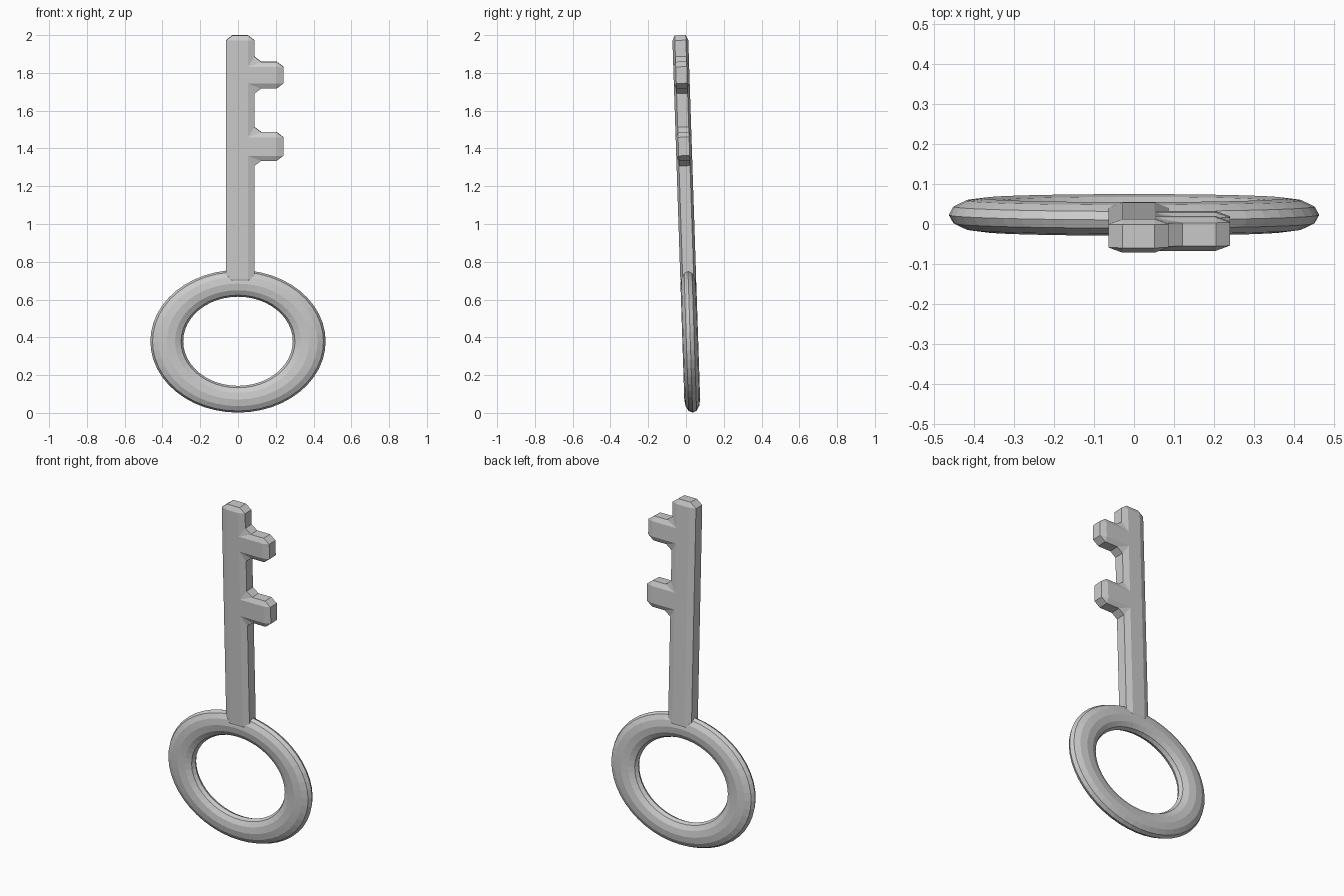
import bpy
import bmesh
from math import pi

if "Cube" in bpy.data.objects:
    bpy.data.objects.remove(bpy.data.objects["Cube"])

TILT = 0.033      # whole key leans slightly towards the front
PIVOT_Z = 1.07    # height where the key crosses y = 0


def lean_y(z):
    return (PIVOT_Z - z) * TILT


# Ring handle: flattened oval torus
RING_Z = 0.379
bpy.ops.mesh.primitive_torus_add(
    major_radius=0.377, minor_radius=0.087,
    major_segments=48, minor_segments=12,
    location=(0, lean_y(RING_Z), RING_Z), rotation=(pi / 2 + TILT, 0, 0))
ring = bpy.context.object
ring.name = "ring_handle"
ring.scale = (1, 0.814, 0.042 / 0.087)

# Shaft with two teeth: stepped outline, extruded and chamfered all round
LEFT, RIGHT, TIP = -0.064, 0.087, 0.24
BOTTOM, TOP = 0.68, 2.0
HALF = 0.042
SCALE = (1.17, 0.43, 0.9)   # stretches the chamfer differently per axis

outline = [(LEFT, BOTTOM), (RIGHT, BOTTOM)]
for low, high in ((1.335, 1.487), (1.718, 1.86)):
    outline += [(RIGHT, low), (TIP, low), (TIP, high), (RIGHT, high)]
outline += [(RIGHT, TOP), (LEFT, TOP)]

bm = bmesh.new()
verts = [bm.verts.new((x / SCALE[0], -HALF / SCALE[1], (z - PIVOT_Z) / SCALE[2]))
         for x, z in outline]
face = bm.faces.new(verts)
extruded = bmesh.ops.extrude_face_region(bm, geom=[face])
moved = [g for g in extruded["geom"] if isinstance(g, bmesh.types.BMVert)]
bmesh.ops.translate(bm, verts=moved, vec=(0, 2 * HALF / SCALE[1], 0))
bmesh.ops.recalc_face_normals(bm, faces=bm.faces)
mesh = bpy.data.meshes.new("shaft_with_teeth")
bm.to_mesh(mesh)
bm.free()

shaft = bpy.data.objects.new("shaft_with_teeth", mesh)
bpy.context.collection.objects.link(shaft)
shaft.location = (0, 0, PIVOT_Z)
shaft.rotation_euler = (TILT, 0, 0)
shaft.scale = SCALE

bevel = shaft.modifiers.new("chamfer", 'BEVEL')
bevel.width = 0.03
bevel.segments = 1
bevel.limit_method = 'ANGLE'
